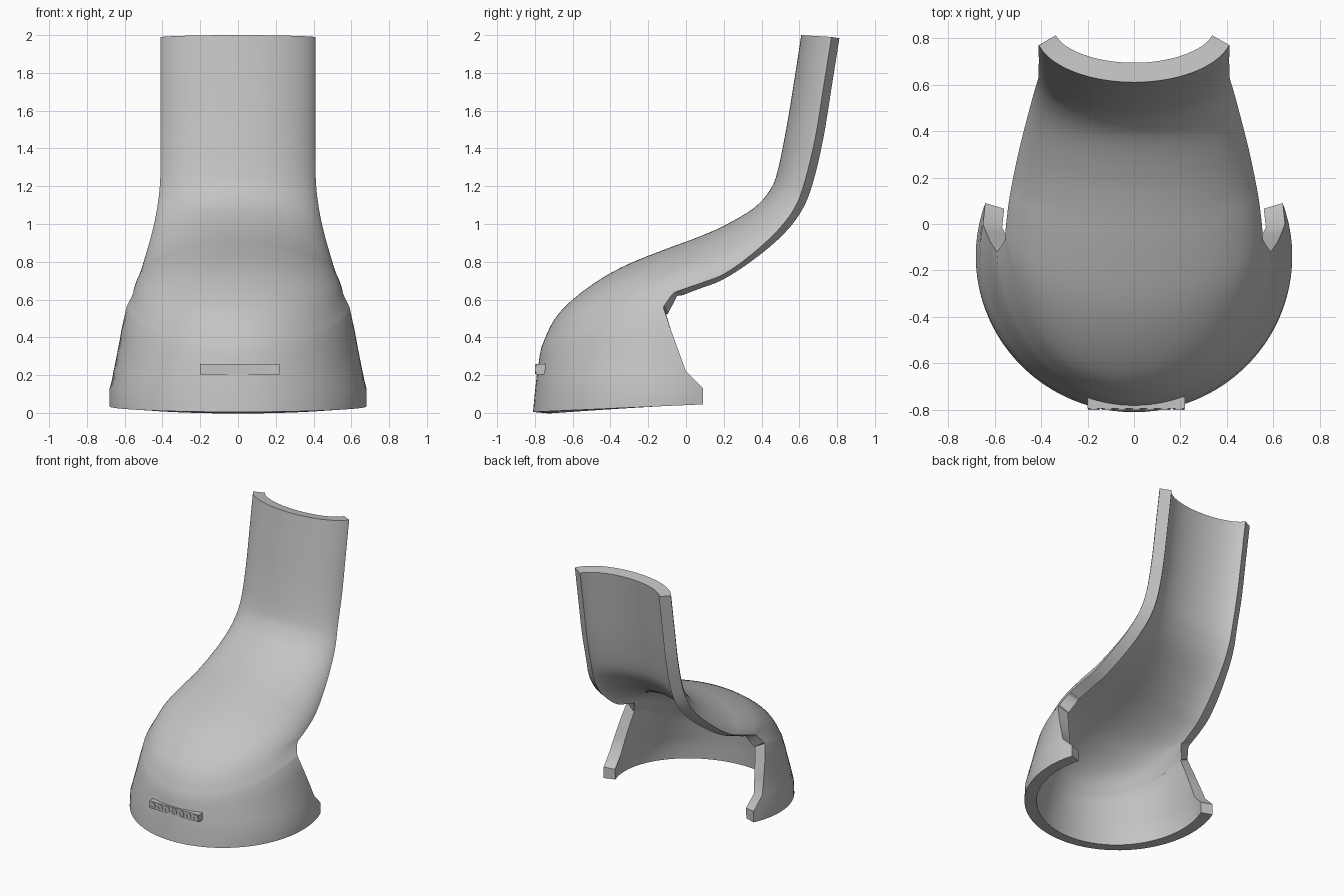
import bpy, bmesh
from math import sin, cos, radians
from mathutils import Vector, Matrix

cube = bpy.data.objects.get("Cube")
if cube:
    bpy.data.objects.remove(cube)

grey = bpy.data.materials.new("plain_grey")
grey.use_nodes = True
COLOUR = (0.55, 0.55, 0.55, 1)
grey.diffuse_color = COLOUR
grey.node_tree.nodes["Principled BSDF"].inputs["Base Color"].default_value = COLOUR


def finish(name, bm):
    mesh = bpy.data.meshes.new(name)
    bm.to_mesh(mesh)
    bm.free()
    mesh.materials.append(grey)
    obj = bpy.data.objects.new(name, mesh)
    bpy.context.collection.objects.link(obj)
    bpy.ops.object.select_all(action='DESELECT')
    obj.select_set(True)
    bpy.context.view_layer.objects.active = obj
    return obj


# Each section: centre y, z; side edge y, z; edge half width; sweep angle
cuff = [
    (-.81, .005, .09, .045, .64, 110),
    (-.80, .11, .09, .13, .64, 110),
    (-.79, .20, .00, .22, .65, 100),
    (-.782, .25, -.04, .33, .635, 96),
    (-.775, .30, -.08, .44, .617, 92),
    (-.765, .35, -.12, .56, .59, 88),
]
upper = [
    cuff[-1],
    (-.70, .49, -.09, .605, .568, 86),
    (-.60, .60, -.065, .635, .555, 86),
    (-.45, .71, -.03, .65, .553, 86),
    (-.30, .79, .02, .667, .548, 86),
    (-.10, .87, .10, .695, .538, 85),
    (.05, .925, .20, .735, .52, 84),
    (.20, .99, .33, .825, .492, 82),
    (.36, 1.085, .475, .955, .455, 79),
    (.445, 1.18, .575, 1.085, .428, 77),
    (.485, 1.28, .63, 1.23, .412, 75),
    (.53, 1.50, .685, 1.46, .41, 75),
    (.57, 1.74, .727, 1.72, .41, 75),
    (.61, 2.0, .77, 1.99, .41, 75),
]


def smooth_sections(keys, steps):
    """Catmull-Rom interpolation through the sections."""
    out = []
    for i in range(len(keys) - 1):
        quad = [keys[max(i - 1, 0)], keys[i], keys[i + 1], keys[min(i + 2, len(keys) - 1)]]
        for s in range(steps):
            t = s / steps
            out.append([b + t / 2 * (c - a + t * (2*a - 5*b + 4*c - d + t * (3*(b - c) + d - a)))
                        for a, b, c, d in zip(*quad)])
    return out + [keys[-1]]


# Curved shell: cuff, dome and shank lofted as one sheet, then thickened
SEGMENTS = 56
bm = bmesh.new()
rows = []
for cy, cz, ey, ez, width, sweep in cuff[:-1] + smooth_sections(upper, 4):
    end = radians(sweep)
    row = []
    for i in range(SEGMENTS + 1):
        t = end * (2 * i / SEGMENTS - 1)
        f = (1 - cos(t)) / (1 - cos(end))
        row.append(bm.verts.new((width * sin(t) / sin(end),
                                 cy + (ey - cy) * f, cz + (ez - cz) * f)))
    rows.append(row)
for low, high in zip(rows, rows[1:]):
    for i in range(SEGMENTS):
        bm.faces.new((low[i], low[i + 1], high[i + 1], high[i]))
shell = finish("curved_shell", bm)
wall = shell.modifiers.new("wall", 'SOLIDIFY')
wall.thickness = 0.085
wall.offset = -1
bpy.ops.object.modifier_apply(modifier="wall")
bpy.ops.object.shade_smooth_by_angle(angle=radians(35))

# Small bar on the front of the cuff
bm = bmesh.new()
bmesh.ops.create_cube(bm, size=1, matrix=Matrix.Translation((.01, -.77, .23))
                      @ Matrix.Diagonal((.42, .05, .055, 1)))
finish("front_bar", bm)

# Row of seven ring studs on the bar
bm = bmesh.new()
SIDES = 20
for k in range(7):
    centre = Vector((-.173 + .061 * k, 0, .23))
    loops = []
    for radius, y in ((.025, -.794), (.025, -.80), (.012, -.80), (.012, -.794)):
        loops.append([bm.verts.new(centre + Vector((radius * cos(radians(360 * i / SIDES)), y,
                                                    radius * sin(radians(360 * i / SIDES)))))
                      for i in range(SIDES)])
    for a, b in zip(loops, loops[1:]):
        for i in range(SIDES):
            j = (i + 1) % SIDES
            bm.faces.new((a[i], a[j], b[j], b[i]))
bmesh.ops.recalc_face_normals(bm, faces=bm.faces)
finish("ring_studs", bm)
bpy.ops.object.shade_smooth_by_angle(angle=radians(35))
